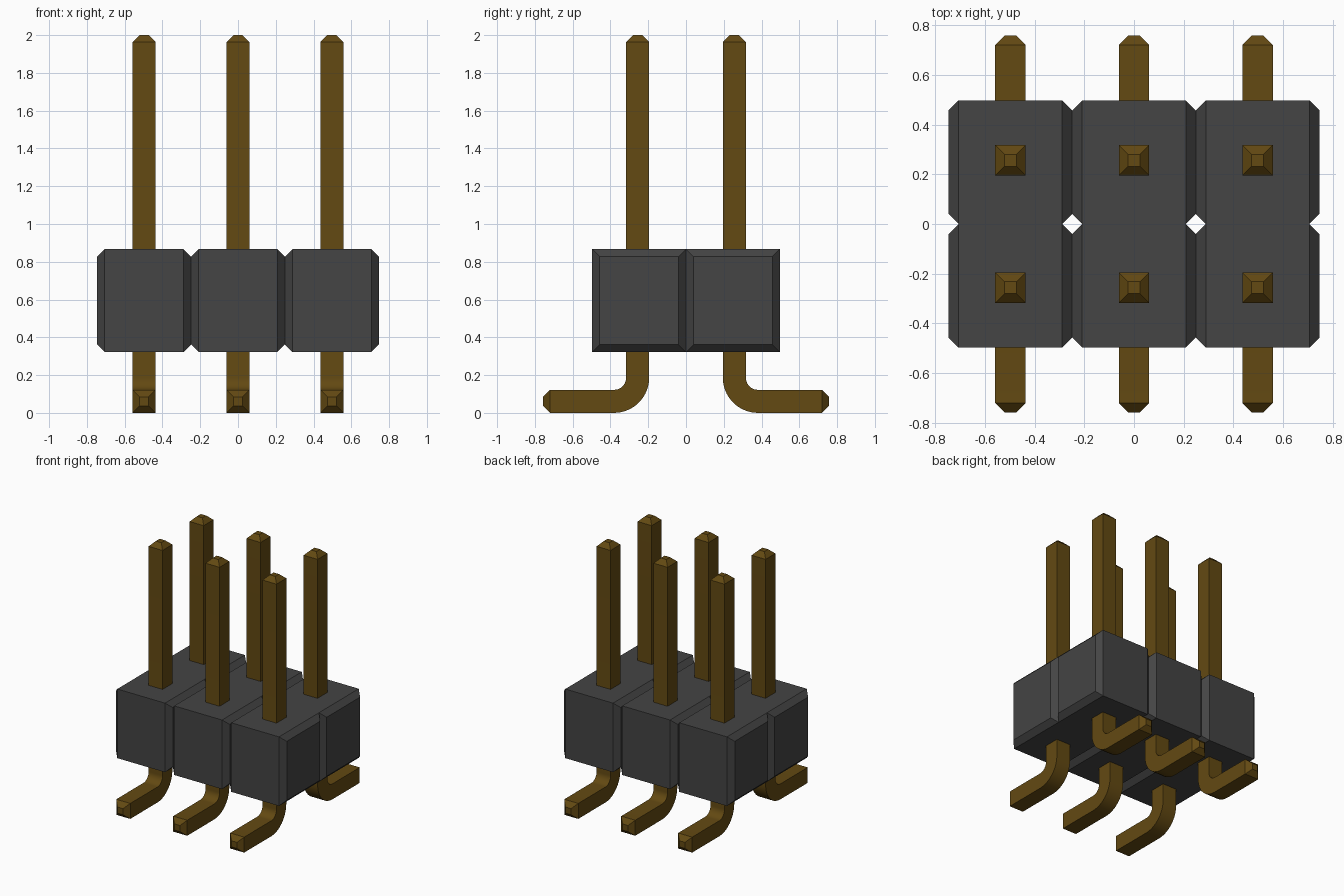
import bpy, bmesh, math
from mathutils import Vector

if "Cube" in bpy.data.objects:
    bpy.data.objects.remove(bpy.data.objects["Cube"], do_unlink=True)

PITCH = 0.497            # spacing of the housing cells
CHAMFER = 0.04
Z0, Z1 = 0.322, 0.867    # housing bottom and top
HALF = 0.061             # half thickness of a pin
TIP = 0.024              # half thickness at the pin's blunt point
PIN_Y, FOOT_Y = 0.256, 0.757
BEND = 0.125             # centreline bend radius


def material(name, rgb):
    m = bpy.data.materials.new(name)
    m.use_nodes = True
    m.diffuse_color = (*rgb, 1)
    bsdf = m.node_tree.nodes["Principled BSDF"]
    bsdf.inputs["Base Color"].default_value = (*rgb, 1)
    bsdf.inputs["Roughness"].default_value = 0.6
    return m


black = material("black plastic", (0.058, 0.058, 0.058))
gold = material("dark gold metal", (0.125, 0.067, 0.006))


def finish(bm, name, mat):
    bmesh.ops.remove_doubles(bm, verts=bm.verts, dist=1e-4)
    bmesh.ops.recalc_face_normals(bm, faces=bm.faces)
    mesh = bpy.data.meshes.new(name)
    bm.to_mesh(mesh)
    bm.free()
    mesh.materials.append(mat)
    ob = bpy.data.objects.new(name, mesh)
    bpy.context.collection.objects.link(ob)
    return ob


# Housing: 3 x 2 cells with chamfered side faces, joined without inner walls
bm = bmesh.new()
for col in (-1, 0, 1):
    for row in (-1, 1):
        loops = []
        for dx, inset in ((-PITCH / 2, CHAMFER), (-PITCH / 2 + CHAMFER, 0),
                          (PITCH / 2 - CHAMFER, 0), (PITCH / 2, CHAMFER)):
            x = col * PITCH + dx
            ya, yb = row * inset, row * (PITCH - inset)
            za, zb = Z0 + inset, Z1 - inset
            loops.append([bm.verts.new((x, y, z)) for y, z in
                          ((ya, za), (yb, za), (yb, zb), (ya, zb))])
        for i in range(3):
            for k in range(4):
                if i == 1 and k == 3:      # wall shared by the two rows
                    continue
                n = (k + 1) % 4
                bm.faces.new((loops[i][k], loops[i][n], loops[i + 1][n], loops[i + 1][k]))
        if col == -1:
            bm.faces.new(loops[0])
        if col == 1:
            bm.faces.new(loops[3])
housing = finish(bm, "housing", black)


def pin_path():
    """Stations of (y, z, thickness direction, half thickness) from point to foot."""
    cy, cz = PIN_Y + BEND, HALF + BEND
    path = [(PIN_Y, 2.0, 0, TIP), (PIN_Y, 1.963, 0, HALF)]
    path += [(cy - BEND * math.cos(a), cz - BEND * math.sin(a), a, HALF)
             for a in (math.pi / 2 * i / 10 for i in range(11))]
    return path + [(FOOT_Y - 0.037, HALF, math.pi / 2, HALF),
                   (FOOT_Y, HALF, math.pi / 2, TIP)]


# Pins: square wire bent outward into a surface-mount foot, one per cell
for row, side in ((-1, "front"), (1, "back")):
    for col, place in ((-1, "right"), (0, "middle"), (1, "left")):
        bm = bmesh.new()
        loops = []
        for y, z, a, h in pin_path():
            across = Vector((0, math.cos(a), math.sin(a)))
            ring = []
            for sx, sn in ((-1, -1), (1, -1), (1, 1), (-1, 1)):
                p = Vector((sx * h, y, z)) + across * sn * h
                ring.append(bm.verts.new((col * PITCH + p.x, row * p.y, p.z)))
            loops.append(ring)
        for a, b in zip(loops, loops[1:]):
            for k in range(4):
                n = (k + 1) % 4
                bm.faces.new((a[k], a[n], b[n], b[k]))
        bm.faces.new(loops[0])
        bm.faces.new(loops[-1])
        pin = finish(bm, f"pin_{side}_{place}", gold)
        bpy.ops.object.select_all(action="DESELECT")
        pin.select_set(True)
        bpy.context.view_layer.objects.active = pin
        bpy.ops.object.shade_smooth_by_angle(angle=math.radians(30))
